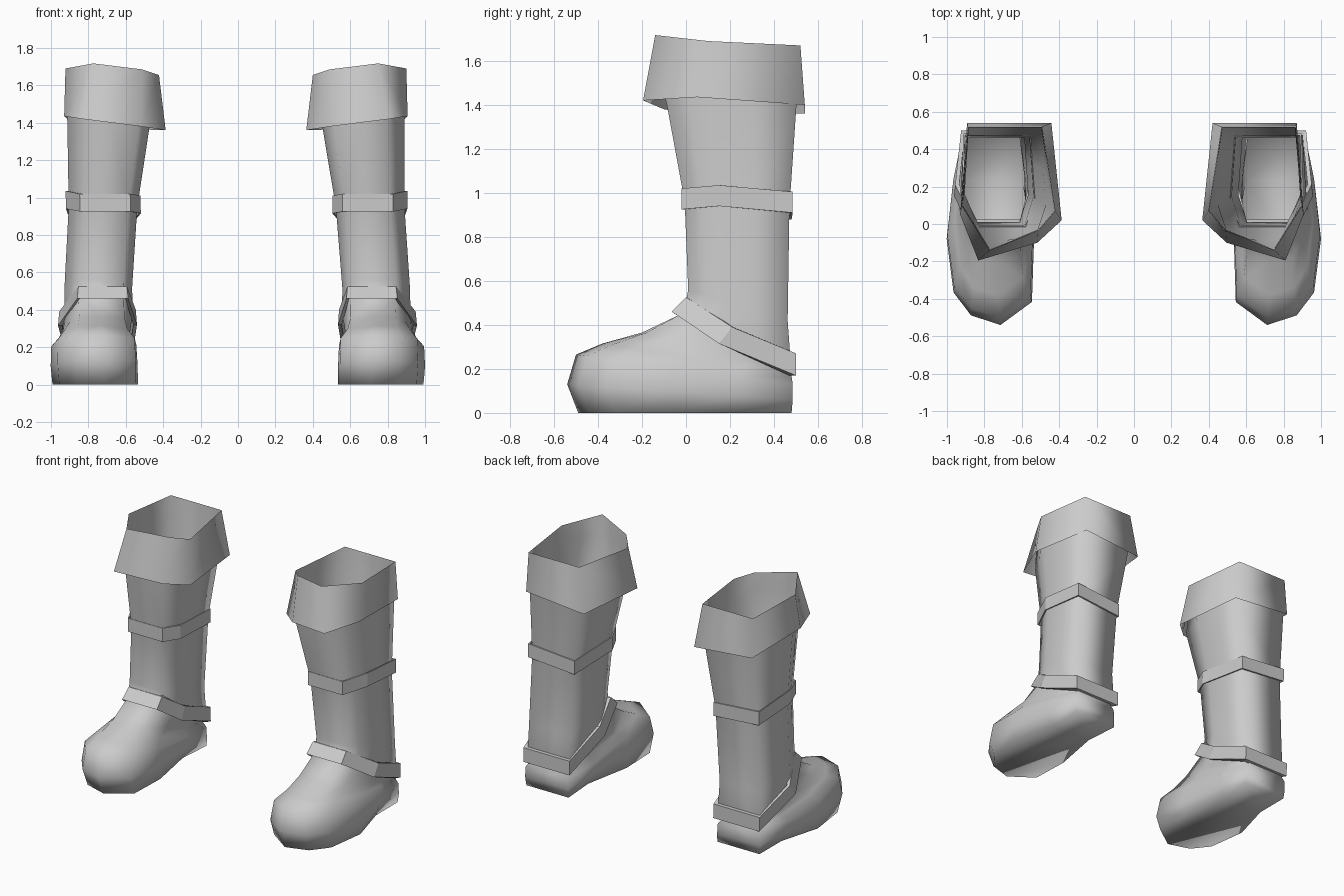
import bpy, bmesh
from mathutils import Vector

cube = bpy.data.objects.get("Cube")
if cube:
    bpy.data.objects.remove(cube, do_unlink=True)

grey = bpy.data.materials.new("light grey leather")
grey.use_nodes = True
colour = (0.6, 0.6, 0.6, 1)
grey.diffuse_color = colour
grey.node_tree.nodes["Principled BSDF"].inputs["Base Color"].default_value = colour


def loft(name, rings, side, cap=False, closed=False, smooth=False):
    """Skin rings of equal length; side -1 mirrors to the other boot with a slight lean."""
    bm = bmesh.new()
    rows = []
    for pts in rings:
        row = []
        for x, y, z in pts:
            lean = 0.016 * min(z, 1.4) if side < 0 else 0
            row.append(bm.verts.new((side * x - lean, y, z)))
        rows.append(row)
    pairs = list(zip(rows, rows[1:])) + ([(rows[-1], rows[0])] if closed else [])
    n = len(rows[0])
    for lo, hi in pairs:
        for i in range(n):
            j = (i + 1) % n
            bm.faces.new((lo[i], lo[j], hi[j], hi[i]))
    if cap:
        bm.faces.new(rows[0][::-1])
    if closed:
        bmesh.ops.recalc_face_normals(bm, faces=bm.faces)
    elif side < 0:
        bmesh.ops.reverse_faces(bm, faces=bm.faces)
    for face in bm.faces:
        face.smooth = smooth
    me = bpy.data.meshes.new(name)
    bm.to_mesh(me)
    bm.free()
    me.materials.append(grey)
    bpy.context.collection.objects.link(bpy.data.objects.new(name, me))


# Outlines: u runs from inner to outer side, v from front to back
FOOT = [(.38, 0), (.72, .05), (.92, .17), (1, .45), (.93, .75),
        (.82, 1), (.1, 1), (.02, .75), (0, .4), (.02, .12)]
SHAFT = [(.47, 0), (.79, 0), (.90, .17), (1, .35), (.975, .68),
         (.95, 1), (.06, 1), (.03, .66), (0, .32), (.13, 0)]


def ring(mix, xi, xo, yf, yb, zf, zb, waist=0):
    """Slanted ring; mix blends foot into shaft outline, waist pinches before the heel."""
    out = []
    for (fu, fv), (su, sv) in zip(FOOT, SHAFT):
        u, v = fu + (su - fu) * mix, fv + (sv - fv) * mix
        u += (.5 - u) * waist * max(0, 1 - abs(v - .75) / .25)
        out.append((xi + (xo - xi) * u, yf + (yb - yf) * v, zf + (zb - zf) * v))
    return out


def hex_to_ten(h):
    """Six corners (back inner round to front outer) matched to the ten body points."""
    a, b, c, d, e, f = map(Vector, h)
    return [(d + e) / 2, d, (d + c) / 2, c, (c + b) / 2, b, a, (a + f) / 2, f, e]


def inset(h, k, drop=0):
    """Shrink a ring in plan about its middle and lower it."""
    cx = sum(p[0] for p in h) / len(h)
    cy = sum(p[1] for p in h) / len(h)
    return [(cx + (x - cx) * k, cy + (y - cy) * k, z - drop) for x, y, z in h]


# Corners in order: back inner, back outer, side outer, front outer, front inner, side inner
RIM = [(.47, .52, 1.67), (.865, .52, 1.67), (.90, .10, 1.69),
       (.75, -.14, 1.717), (.49, -.035, 1.685), (.40, .07, 1.655)]
CUFF = [(.42, .54, 1.36), (.87, .54, 1.40), (.907, .05, 1.435),
        (.81, -.195, 1.42), (.495, -.10, 1.38), (.365, .02, 1.36)]
CALF_TOP = [(.535, .48, .975), (.895, .485, 1.005), (.905, .15, 1.035),
            (.83, -.02, 1.02), (.56, -.02, 1.02), (.505, .10, 1.01)]
CALF_LOW = inset(CALF_TOP, 1, .095)
ANKLE_TOP = [(.56, .50, .27), (.92, .50, .27), (.95, .21, .39),
             (.845, 0, .525), (.585, 0, .525), (.54, .19, .40)]
ANKLE_LOW = [(.56, .50, .17), (.92, .50, .17), (.957, .15, .315),
             (.852, -.065, .46), (.58, -.065, .46), (.535, .14, .32)]

BODY = [
    ring(0, .535, .992, -.49, .48, 0, 0, .25),
    ring(0, .535, 1.0, -.54, .485, .13, .06, .1),
    ring(0, .54, .995, -.50, .485, .265, .13),
    ring(.1, .575, .955, -.38, .48, .315, .165),
    ring(.6, .57, .928, -.20, .475, .365, .19),
    ring(1, .556, .922, -.01, .475, .455, .24),
    ring(1, .558, .92, .01, .462, .56, .42),
    ring(1, .523, .89, -.006, .47, .96, .93),
    ring(1, .45, .89, -.085, .50, 1.39, 1.37),
    hex_to_ten(inset(RIM, .98, .12)),
    hex_to_ten(inset(RIM, .998)),
]

for side, label in ((1, "left"), (-1, "right")):
    # Foot and shaft in one skin, open at the top
    loft(label + "_boot_body", BODY, side, cap=True, smooth=True)
    # Turned-down cuff flaring from the rim
    loft(label + "_cuff", [CUFF, RIM], side, smooth=True)
    # Straps round the calf and the ankle
    for part, top, low, k in (("calf", CALF_TOP, CALF_LOW, .96),
                              ("ankle", ANKLE_TOP, ANKLE_LOW, .9)):
        loft(f"{label}_{part}_strap", [inset(low, k), low, top, inset(top, k)],
             side, closed=True)
